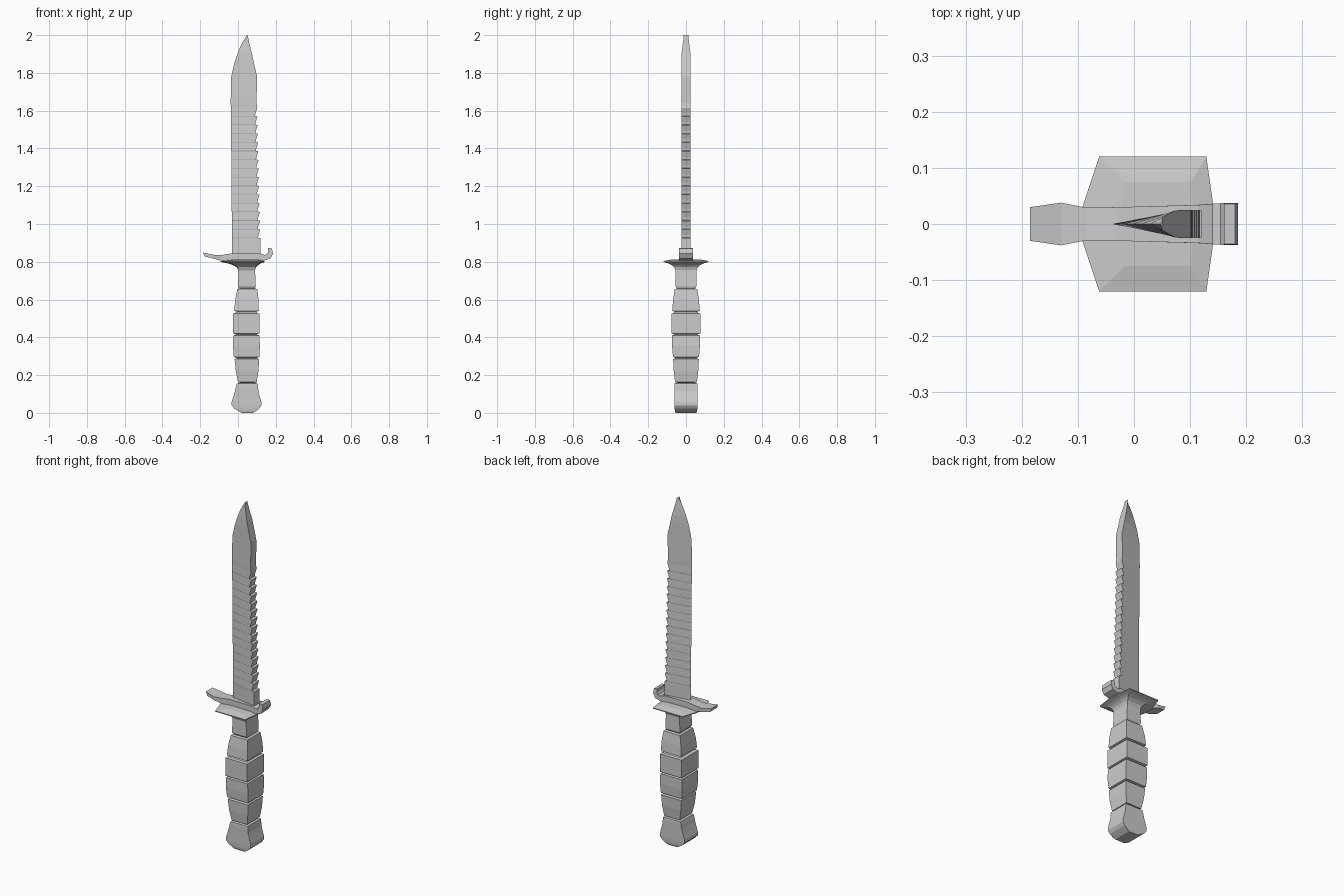
import bpy, bmesh

steel = bpy.data.materials.new("plain grey")
steel.diffuse_color = (0.6, 0.6, 0.6, 1)


def loft(name, rings):
    """Skin a list of equal-length point rings and cap both ends."""
    bm = bmesh.new()
    vr = [[bm.verts.new(p) for p in ring] for ring in rings]
    n = len(vr[0])
    for a, b in zip(vr, vr[1:]):
        for i in range(n):
            j = (i + 1) % n
            bm.faces.new((a[i], a[j], b[j], b[i]))
    bm.faces.new(vr[0][::-1])
    bm.faces.new(vr[-1])
    bmesh.ops.recalc_face_normals(bm, faces=bm.faces)
    me = bpy.data.meshes.new(name)
    bm.to_mesh(me)
    bm.free()
    me.materials.append(steel)
    ob = bpy.data.objects.new(name, me)
    bpy.context.collection.objects.link(ob)
    return ob


def box_ring(z, x0, x1, y):
    return [(x0, -y, z), (x1, -y, z), (x1, y, z), (x0, y, z)]


# Handle grip: swelling box sections separated by thin grooves
sections = [  # z0, x0, x1, y, z1, x0, x1, y
    (0.163, 0.000, 0.099, 0.058, 0.285, -0.018, 0.112, 0.068),
    (0.296, -0.022, 0.113, 0.069, 0.410, -0.025, 0.113, 0.074),
    (0.421, -0.026, 0.113, 0.077, 0.525, -0.026, 0.113, 0.077),
    (0.540, -0.020, 0.110, 0.073, 0.655, -0.004, 0.102, 0.060),
]
rings = []
for z0, a0, b0, y0, z1, a1, b1, y1 in sections:
    m = 0.012
    rings.append(box_ring(z0 - 0.004, a0 + m, b0 - m, y0 - m))
    rings.append(box_ring(z0, a0, b0, y0))
    if z1 - z0 > 0.11:
        # slight bulge through the middle of tapered sections
        rings.append(box_ring((z0 + z1) / 2, (a0 + a1) / 2 - 0.003,
                              (b0 + b1) / 2 + 0.003, (y0 + y1) / 2 + 0.002))
    rings.append(box_ring(z1, a1, b1, y1))
    rings.append(box_ring(z1 + 0.004, a1 + m, b1 - m, y1 - m))
rings += [box_ring(0.670, 0.000, 0.094, 0.055), box_ring(0.76, 0.004, 0.090, 0.055)]
loft("grip", rings)

# Pommel: flared box with a rounded foot
pommel = [(0.0, 0.02, 0.08, 0.054), (0.008, 0.005, 0.092, 0.058),
          (0.022, -0.018, 0.112, 0.06), (0.04, -0.034, 0.124, 0.061),
          (0.058, -0.034, 0.124, 0.061), (0.085, -0.025, 0.116, 0.061),
          (0.115, -0.016, 0.108, 0.061), (0.142, -0.010, 0.106, 0.061),
          (0.155, -0.006, 0.104, 0.060), (0.159, 0.006, 0.092, 0.05)]
loft("pommel", [box_ring(*p) for p in pommel])

# Flared hand plate: blends from the neck box to an eight-sided plate
inner = [(0.004, -0.055), (0.090, -0.055), (0.090, -0.02), (0.090, 0.02),
         (0.090, 0.055), (0.004, 0.055), (0.004, 0.02), (0.004, -0.02)]
outer = [(-0.062, -0.12), (0.129, -0.12), (0.141, -0.035), (0.141, 0.035),
         (0.129, 0.12), (-0.062, 0.12), (-0.092, 0.03), (-0.092, -0.03)]
rings = []
for z, f in ((0.755, 0), (0.772, 0.12), (0.784, 0.35), (0.792, 0.62),
             (0.799, 1.0), (0.804, 1.0), (0.812, 0.3)):
    rings.append([(a + (c - a) * f, b + (d - b) * f, z)
                  for (a, b), (c, d) in zip(inner, outer)])
loft("hand_plate", rings)

# Crossguard bar with an upturned left end and a hooked right end
path = [((-0.177, 0.828), (-0.185, 0.849), 0.030),
        ((-0.130, 0.817), (-0.130, 0.837), 0.038),
        ((-0.090, 0.806), (-0.085, 0.836), 0.029),
        ((-0.030, 0.800), (-0.030, 0.845), 0.030),
        ((0.110, 0.800), (0.115, 0.845), 0.034),
        ((0.142, 0.808), (0.140, 0.836), 0.036),
        ((0.172, 0.818), (0.154, 0.841), 0.037),
        ((0.185, 0.843), (0.160, 0.852), 0.037),
        ((0.180, 0.871), (0.160, 0.873), 0.036)]
loft("crossguard", [[(b[0], -w, b[1]), (b[0], w, b[1]), (t[0], w, t[1]), (t[0], -w, t[1])]
                    for b, t, w in path])

# Blade rows: z, cutting edge x, spine x, half thickness of the spine
rows = [(0.82, -0.032, 0.120, 0.025), (0.925, -0.032, 0.120, 0.025)]
teeth = 15
step = (1.615 - 0.925) / teeth
for i in range(teeth):
    z = 0.925 + i * step
    top = 0.119 - 0.017 * i / teeth
    edge = -0.032 - 0.006 * i / teeth
    rows += [(z + 0.003, edge, top - 0.013, 0.025),
             (z + step * 0.35, edge, top - 0.011, 0.025),
             (z + step, edge, top - 0.001, 0.025)]
rows += [(1.64, -0.039, 0.098, 0.025), (1.78, -0.036, 0.101, 0.025),
         (1.85, -0.020, 0.085, 0.025), (1.90, -0.003, 0.074, 0.024),
         (1.94, 0.013, 0.064, 0.019), (1.97, 0.029, 0.057, 0.015),
         (2.0, 0.048, 0.051, 0.012)]
loft("blade", [[(e, 0, z), (s, -t, z), (s, t, z)] for z, e, s, t in rows])
